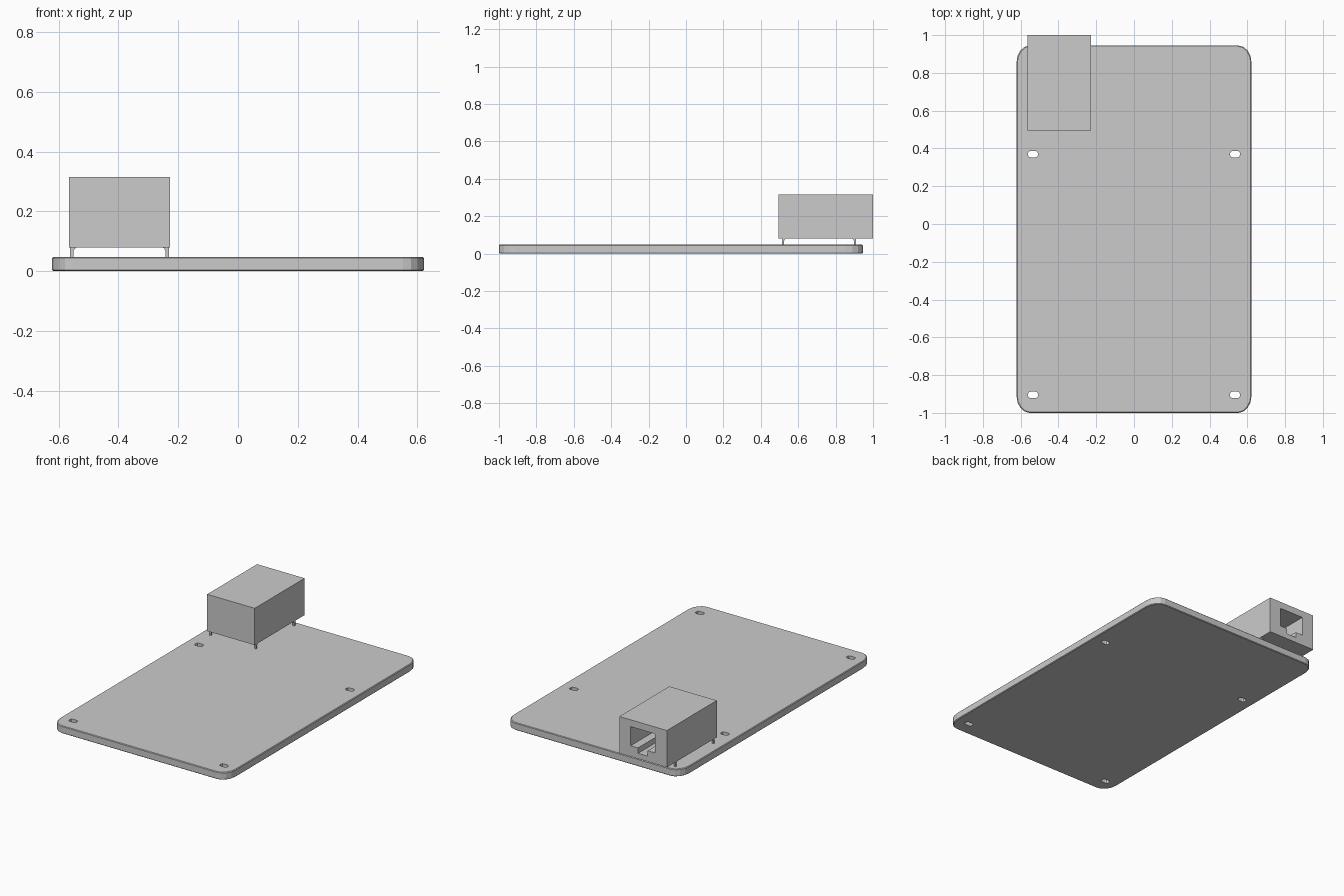
import bpy, bmesh, math

if "Cube" in bpy.data.objects:
    bpy.data.objects.remove(bpy.data.objects["Cube"])

grey = bpy.data.materials.new("plain grey")
grey.diffuse_color = (0.6, 0.6, 0.6, 1)
grey.use_nodes = True
grey.node_tree.nodes["Principled BSDF"].inputs["Base Color"].default_value = grey.diffuse_color


def finish(name, bm):
    bmesh.ops.recalc_face_normals(bm, faces=bm.faces[:])
    me = bpy.data.meshes.new(name)
    bm.to_mesh(me)
    bm.free()
    ob = bpy.data.objects.new(name, me)
    me.materials.append(grey)
    bpy.context.collection.objects.link(ob)
    return ob


def loop(bm, points):
    vs = [bm.verts.new(p) for p in points]
    return [bm.edges.new((a, b)) for a, b in zip(vs, vs[1:] + vs[:1])]


def sweep(bm, edges, offset):
    """Extrude an edge loop along an offset; return the new edges."""
    geo = bmesh.ops.extrude_edge_only(bm, edges=edges)["geom"]
    verts = [g for g in geo if isinstance(g, bmesh.types.BMVert)]
    bmesh.ops.translate(bm, verts=verts, vec=offset)
    return [g for g in geo if isinstance(g, bmesh.types.BMEdge)]


def ellipse(cx, cy, rx, ry, a0, a1, n):
    return [(cx + rx * math.cos(math.radians(a0 + (a1 - a0) * i / n)),
             cy + ry * math.sin(math.radians(a0 + (a1 - a0) * i / n)))
            for i in range(n + 1)]


def rounded(x0, x1, y0, y1, rx, ry, n):
    return (ellipse(x1 - rx, y1 - ry, rx, ry, 0, 90, n)
            + ellipse(x0 + rx, y1 - ry, rx, ry, 90, 180, n)
            + ellipse(x0 + rx, y0 + ry, rx, ry, 180, 270, n)
            + ellipse(x1 - rx, y0 + ry, rx, ry, 270, 360, n))


# Circuit board: rounded outline with four slots, extruded
THICK, BEVEL = 0.048, 0.004
bm = bmesh.new()
outline = rounded(-0.622, 0.622, -1.0, 0.945, 0.07, 0.09, 4)
slots = [rounded(x - 0.026, x + 0.026, y - 0.017, y + 0.017, 0.013, 0.011, 2)
         for x in (-0.535, 0.535) for y in (-0.905, 0.37)]


def scaled(points, s):
    return [(x * (1 - s / 0.622), y * (1 - s), 0) for x, y in points]


base = loop(bm, scaled(outline, BEVEL))
top = loop(bm, [(x, y, THICK) for x, y, _ in scaled(outline, BEVEL)])
low = loop(bm, [(x, y, BEVEL) for x, y in outline])
high = loop(bm, [(x, y, THICK - BEVEL) for x, y in outline])
for a, b in ((base, low), (low, high), (high, top)):
    bmesh.ops.bridge_loops(bm, edges=a + b)
bottom_edges, top_edges = list(base), list(top)
for s in slots:
    ring = loop(bm, [(x, y, 0) for x, y in s])
    bottom_edges += ring
    top_edges += sweep(bm, ring, (0, 0, THICK))
for edges in (bottom_edges, top_edges):
    bmesh.ops.triangle_fill(bm, use_beauty=True, edges=edges)
finish("circuit_board", bm)

# Socket housing: box with a stepped opening in the back face
X0, X1, Y0, Y1, Z0, Z1 = -0.565, -0.228, 0.495, 1.0, 0.08, 0.316
bm = bmesh.new()
outer = loop(bm, [(X0, Y1, Z0), (X1, Y1, Z0), (X1, Y1, Z1), (X0, Y1, Z1)])
opening = [(-0.48, 0.272), (-0.308, 0.272), (-0.308, 0.15), (-0.36, 0.15),
           (-0.36, 0.115), (-0.428, 0.115), (-0.428, 0.15), (-0.48, 0.15)]
inner = loop(bm, [(x, Y1, z) for x, z in opening])
bmesh.ops.triangle_fill(bm, use_beauty=True, edges=outer + inner)
bmesh.ops.triangle_fill(bm, use_beauty=True, edges=sweep(bm, outer, (0, Y0 - Y1, 0)))
bmesh.ops.triangle_fill(bm, use_beauty=True, edges=sweep(bm, inner, (0, -0.38, 0)))
finish("socket_housing", bm)

# Socket legs: thin pins that flare inward under the housing
for i, (x, dx) in enumerate(((-0.562, 1), (-0.231, -1))):
    for j, (y, dy) in enumerate(((0.512, 1), (0.91, -1))):
        bm = bmesh.new()
        rings = []
        for z, w in ((0.03, 0.011), (0.066, 0.011), (0.076, 0.016), (0.082, 0.026)):
            rings.append(loop(bm, [(x, y, z), (x + dx * w, y, z),
                                   (x + dx * w, y + dy * w, z), (x, y + dy * w, z)]))
        for a, b in zip(rings, rings[1:]):
            bmesh.ops.bridge_loops(bm, edges=a + b)
        for r in (rings[0], rings[-1]):
            bmesh.ops.contextual_create(bm, geom=r)
        finish(f"socket_leg_{i * 2 + j + 1}", bm)
